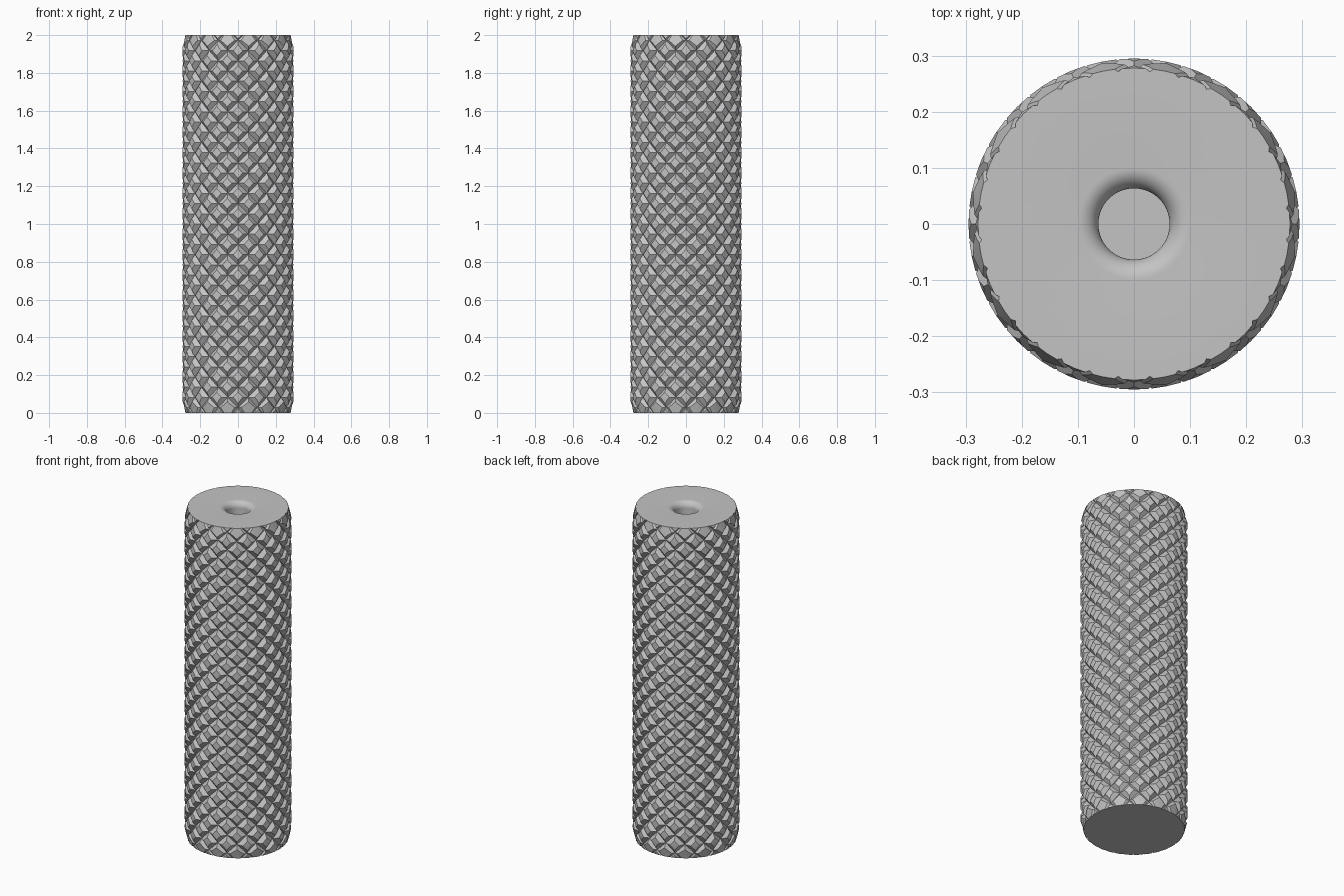
import bpy, bmesh, math
from mathutils import Vector

old = bpy.data.objects.get("Cube")
if old:
    bpy.data.objects.remove(old, do_unlink=True)

AROUND, ROWS, PITCH = 16, 19, 0.108      # diamond count and height
CREST, ROOT = 0.317, 0.274               # knurl peak and groove radii
OUTER, RIM, CHAMFER = 0.295, 0.278, 0.068
BORE, FLOOR, FILLET = 0.0635, 0.55, 0.036

grey = bpy.data.materials.new("light_grey")
grey.use_nodes = True
colour = (0.55, 0.55, 0.55, 1)
grey.diffuse_color = colour
grey.node_tree.nodes["Principled BSDF"].inputs["Base Color"].default_value = colour


def make_object(name, bm):
    bmesh.ops.recalc_face_normals(bm, faces=bm.faces[:])
    mesh = bpy.data.meshes.new(name)
    bm.to_mesh(mesh)
    bm.free()
    mesh.materials.append(grey)
    obj = bpy.data.objects.new(name, mesh)
    bpy.context.collection.objects.link(obj)
    return obj


# Turned body: chamfered cylinder with a rounded blind bore in the top
profile = [(0, 0), (RIM, 0), (OUTER, CHAMFER), (OUTER, 2 - CHAMFER), (RIM, 2)]
for i in range(11):
    a = math.pi / 2 * i / 10
    profile.append((BORE + FILLET * (1 - math.sin(a)), 2 - FILLET * (1 - math.cos(a))))
profile += [(BORE, FLOOR), (0, FLOOR)]
bm = bmesh.new()
points = [bm.verts.new((r, 0, z)) for r, z in profile]
for a, b in zip(points, points[1:]):
    bm.edges.new((a, b))
bmesh.ops.spin(bm, geom=bm.verts[:] + bm.edges[:], cent=(0, 0, 0), axis=(0, 0, 1),
               angle=2 * math.pi, steps=AROUND * 4, use_duplicate=False)
bmesh.ops.remove_doubles(bm, verts=bm.verts[:], dist=1e-5)
handle = make_object("knurled_handle", bm)

# Knurl shell: a staggered grid of peaks and roots, four pyramid faces per diamond
bm = bmesh.new()
cols, levels = AROUND * 2, ROWS * 2
base = 1 - ROWS * PITCH / 2
grid = []
for j in range(levels + 1):
    ring = []
    for i in range(cols):
        r = CREST if (i + j) % 2 == 0 else ROOT
        a = 2 * math.pi * i / cols
        ring.append(bm.verts.new((r * math.cos(a), r * math.sin(a), base + j * PITCH / 2)))
    grid.append(ring)
for j in range(levels):
    for i in range(cols):
        k = (i + 1) % cols
        a, b, c, d = grid[j][i], grid[j][k], grid[j + 1][k], grid[j + 1][i]
        # split each square along its root-to-root groove
        if (i + j) % 2 == 0:
            bm.faces.new((a, b, d))
            bm.faces.new((b, c, d))
        else:
            bm.faces.new((a, b, c))
            bm.faces.new((a, c, d))
for ring in (grid[0], grid[-1]):
    hub = bm.verts.new(Vector((0, 0, ring[0].co.z)))
    for i in range(cols):
        bm.faces.new((ring[i], ring[(i + 1) % cols], hub))
knurl = make_object("knurl_cutter", bm)
knurl.hide_render = True

# Keep the part of the turned body that lies inside the knurl
cut = handle.modifiers.new("knurl", 'BOOLEAN')
cut.operation = 'INTERSECT'
cut.solver = 'EXACT'
cut.object = knurl
bpy.context.view_layer.update()
graph = bpy.context.evaluated_depsgraph_get()
result = bpy.data.meshes.new_from_object(handle.evaluated_get(graph))
handle.modifiers.clear()
handle.data = result
bpy.data.objects.remove(knurl, do_unlink=True)

# Smooth the bore and crests, keep knurl edges crisp
bpy.ops.object.select_all(action='DESELECT')
handle.select_set(True)
bpy.context.view_layer.objects.active = handle
bpy.ops.object.shade_smooth_by_angle(angle=math.radians(20))
